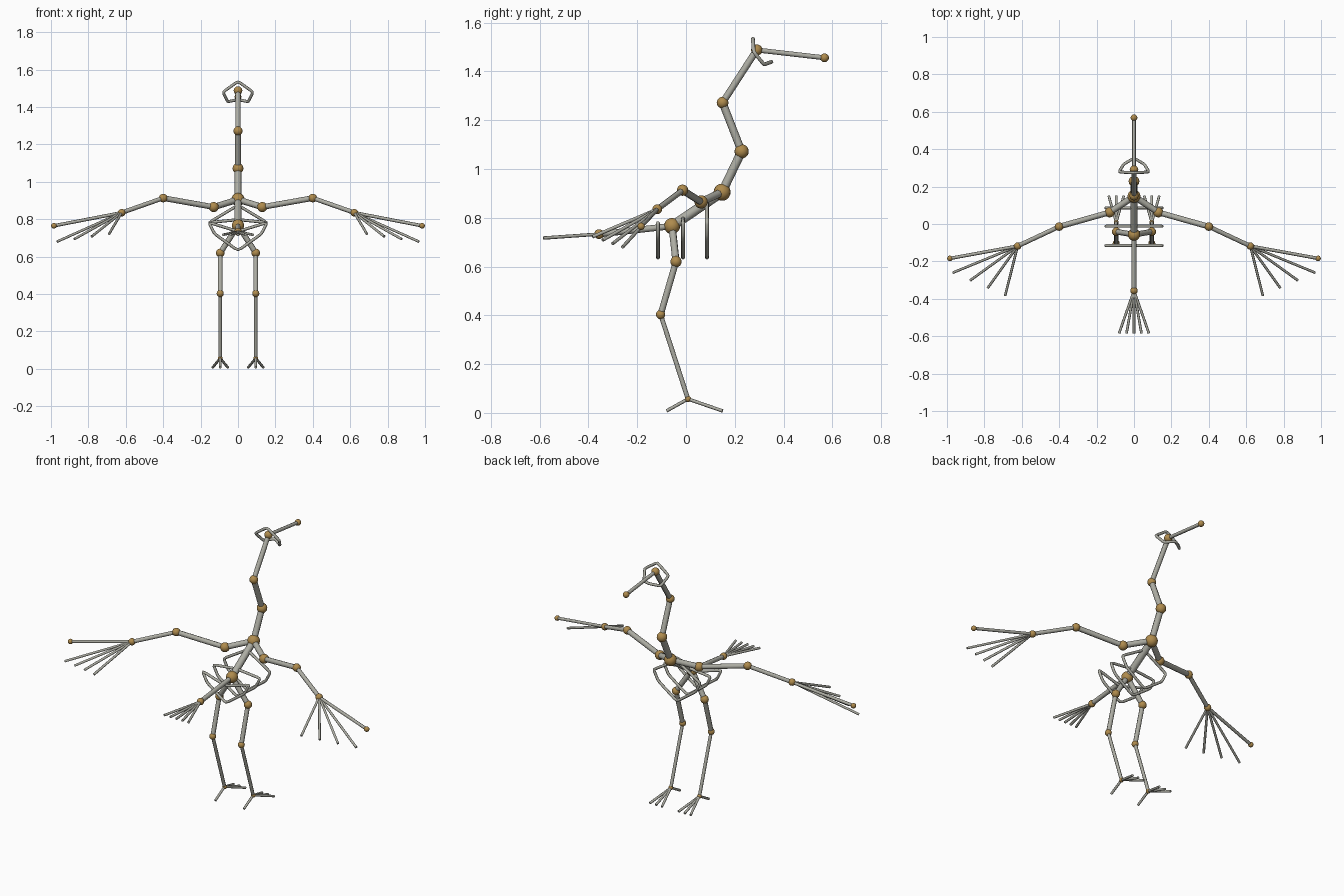
import bpy
from mathutils import Vector

if "Cube" in bpy.data.objects:
    bpy.data.objects.remove(bpy.data.objects["Cube"], do_unlink=True)


def material(name, rgb):
    m = bpy.data.materials.new(name)
    m.use_nodes = True
    m.diffuse_color = (*rgb, 1)
    m.node_tree.nodes["Principled BSDF"].inputs["Base Color"].default_value = (*rgb, 1)
    return m


GREY = material("warm grey bone", (0.42, 0.42, 0.37))
GOLD = material("bronze joint", (0.43, 0.26, 0.075))


def joint(name, p, r):
    bpy.ops.mesh.primitive_uv_sphere_add(segments=16, ring_count=10, radius=r, location=p)
    ob = bpy.context.object
    ob.name = name
    ob.data.materials.append(GOLD)
    bpy.ops.object.shade_smooth()


def bone(name, a, b, r):
    a, b = Vector(a), Vector(b)
    d = b - a
    bpy.ops.mesh.primitive_cylinder_add(vertices=8, radius=r, depth=d.length, location=(a + b) / 2,
                                        rotation=d.to_track_quat('Z', 'Y').to_euler())
    ob = bpy.context.object
    ob.name = name
    ob.data.materials.append(GREY)
    bpy.ops.object.shade_smooth_by_angle(angle=0.9)


def hoop(name, half, r):
    """Closed wire with softened corners; half runs from top centre to bottom centre."""
    pts = [Vector(p) for p in half]
    pts += [Vector((-p.x, p.y, p.z)) for p in pts[-2:0:-1]]
    soft = []
    for i, p in enumerate(pts):
        before, after = pts[i - 1], pts[(i + 1) % len(pts)]
        soft += [p.lerp(before, 0.15), p.lerp(before, 0.03).lerp(after, 0.03), p.lerp(after, 0.15)]
    cu = bpy.data.curves.new(name, 'CURVE')
    cu.dimensions = '3D'
    cu.bevel_depth = r
    cu.bevel_resolution = 2
    sp = cu.splines.new('POLY')
    sp.points.add(len(soft) - 1)
    for point, p in zip(sp.points, soft):
        point.co = (*p, 1)
    sp.use_cyclic_u = True
    ob = bpy.data.objects.new(name, cu)
    bpy.context.collection.objects.link(ob)
    cu.materials.append(GREY)


# Spine, neck, head and beak
pelvis, chest = (0, -0.057, 0.766), (0, 0.148, 0.905)
neck_low, neck_high = (0, 0.228, 1.072), (0, 0.15, 1.272)
head, beak_tip, tail_root = (0, 0.29, 1.488), (0, 0.568, 1.456), (0, -0.356, 0.733)
bone("spine", pelvis, chest, 0.02)
bone("lower_neck", chest, neck_low, 0.018)
bone("middle_neck", neck_low, neck_high, 0.016)
bone("upper_neck", neck_high, head, 0.014)
bone("beak", head, beak_tip, 0.01)
bone("tail", pelvis, tail_root, 0.013)
for name, p, r in (("pelvis_joint", pelvis, 0.033), ("chest_joint", chest, 0.035),
                   ("lower_neck_joint", neck_low, 0.029), ("upper_neck_joint", neck_high, 0.024),
                   ("head_joint", head, 0.023), ("beak_tip_joint", beak_tip, 0.018),
                   ("tail_joint", tail_root, 0.02)):
    joint(name, p, r)

# Tail fan
for i in range(-2, 3):
    bone("tail_feather", tail_root, (i * 0.04, -0.585, 0.717), 0.007)

# Rib hoops hanging from the spine
for y, top in ((-0.115, 0.735), (-0.012, 0.798), (0.086, 0.875)):
    hoop("rib", [(0, y, top), (0.155, y, 0.782), (0.125, y, 0.722), (0, y, 0.632)], 0.008)

# Skull hoop
hoop("skull", [(0, 0.274, 1.537), (0.08, 0.278, 1.48), (0.055, 0.32, 1.428), (0, 0.352, 1.44)],
     0.008)

for s, side in ((1, "left"), (-1, "right")):
    # Wing
    shoulder, elbow = (s * 0.13, 0.062, 0.865), (s * 0.4, -0.014, 0.913)
    wrist, tip = (s * 0.622, -0.118, 0.835), (s * 0.984, -0.184, 0.765)
    bone(side + "_collar_bone", chest, shoulder, 0.017)
    bone(side + "_upper_wing", shoulder, elbow, 0.015)
    bone(side + "_lower_wing", elbow, wrist, 0.012)
    bone(side + "_wing_tip", wrist, tip, 0.009)
    for name, p, r in (("shoulder", shoulder, 0.027), ("elbow", elbow, 0.023),
                       ("wrist", wrist, 0.02), ("tip", tip, 0.015)):
        joint(f"{side}_{name}_joint", p, r)
    for i in range(4):
        end = (s * (0.968 - i * 0.093), -0.26 - i * 0.041, 0.68 + i * 0.014)
        bone(side + "_wing_feather", wrist, end, 0.007)

    # Leg and foot
    x = s * 0.095
    knee, ankle, foot = (x, -0.041, 0.62), (x, -0.104, 0.403), (x, 0.008, 0.057)
    bone(side + "_thigh", pelvis, knee, 0.015)
    bone(side + "_shin", knee, ankle, 0.013)
    bone(side + "_lower_leg", ankle, foot, 0.0095)
    for name, p, r in (("knee", knee, 0.023), ("ankle", ankle, 0.019), ("foot", foot, 0.013)):
        joint(f"{side}_{name}_joint", p, r)
    for dx, y in ((-0.04, 0.15), (0, 0.15), (0.04, 0.15), (0, -0.08)):
        bone(side + "_toe", foot, (x + dx, y, 0.008), 0.007)
